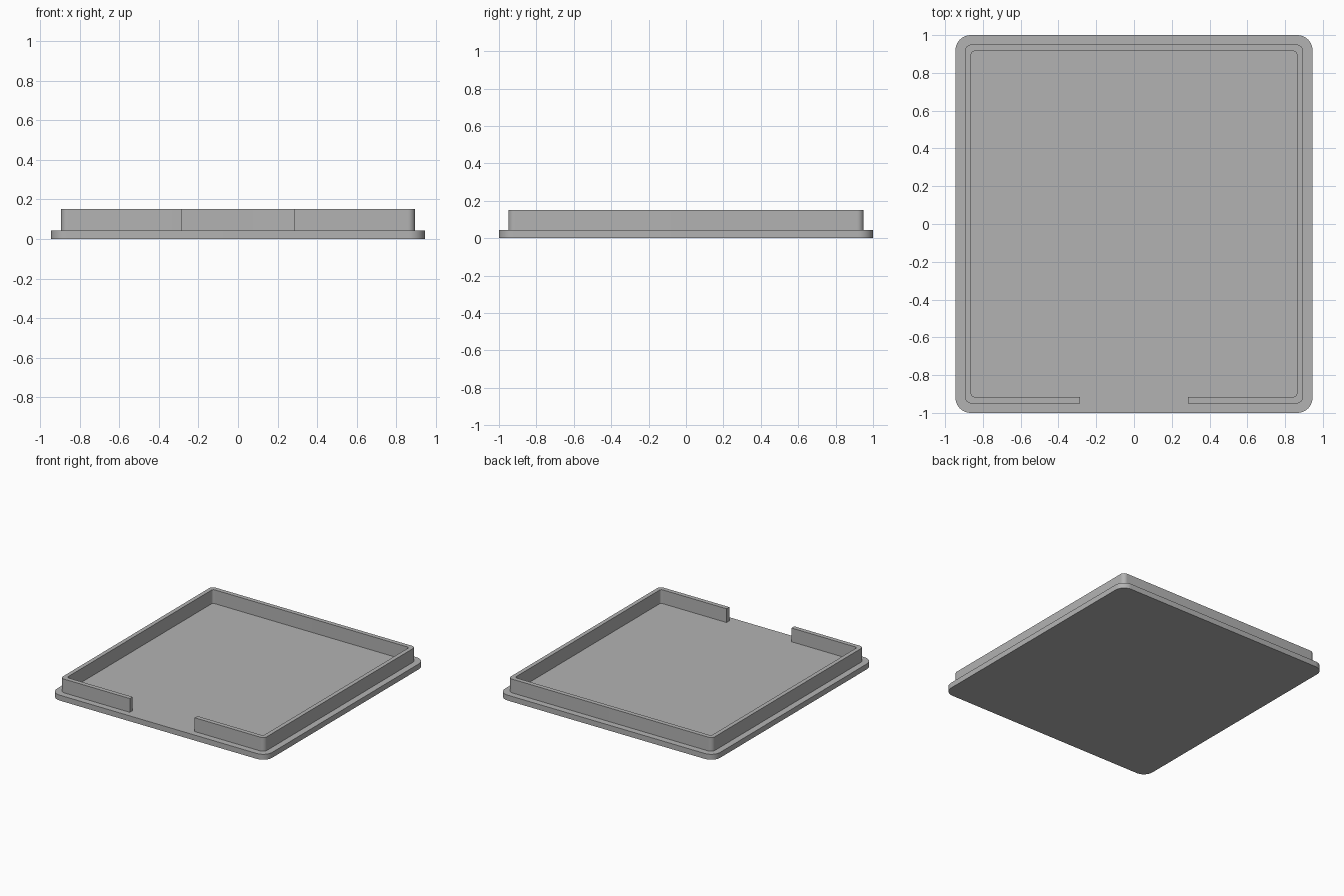
import bpy, bmesh
from math import sin, cos, pi

if "Cube" in bpy.data.objects:
    bpy.data.objects.remove(bpy.data.objects["Cube"])

PLATE_TOP, WALL_TOP, GAP = 0.043, 0.152, 0.285

grey = bpy.data.materials.new("plain grey")
grey.use_nodes = True
colour = (0.45, 0.45, 0.45, 1)
grey.diffuse_color = colour
grey.node_tree.nodes["Principled BSDF"].inputs["Base Color"].default_value = colour


def outline(hx, hy, r, steps=10):
    """Rounded rectangle, counter-clockwise from the front right-hand corner."""
    points = []
    for i, (sx, sy) in enumerate([(1, -1), (1, 1), (-1, 1), (-1, -1)]):
        for k in range(steps + 1):
            a = (i - 1 + k / steps) * pi / 2
            points.append((sx * (hx - r) + r * cos(a), sy * (hy - r) + r * sin(a)))
    return points


def extruded(name, build, z0, z1):
    """Make flat faces at z0 and extrude them up to z1."""
    bm = bmesh.new()
    build(bm, z0)
    top = bmesh.ops.extrude_face_region(bm, geom=bm.faces[:], use_keep_orig=True)
    verts = [v for v in top["geom"] if isinstance(v, bmesh.types.BMVert)]
    bmesh.ops.translate(bm, verts=verts, vec=(0, 0, z1 - z0))
    bmesh.ops.recalc_face_normals(bm, faces=bm.faces[:])
    mesh = bpy.data.meshes.new(name)
    bm.to_mesh(mesh)
    bm.free()
    mesh.materials.append(grey)
    obj = bpy.data.objects.new(name, mesh)
    bpy.context.collection.objects.link(obj)
    bpy.ops.object.select_all(action='DESELECT')
    obj.select_set(True)
    bpy.context.view_layer.objects.active = obj
    bpy.ops.object.shade_smooth_by_angle(angle=pi / 6)


def plate(bm, z):
    bm.faces.new([bm.verts.new((x, y, z)) for x, y in outline(0.945, 1.0, 0.08)])


def wall(bm, z):
    # Open loop of quads that leaves a gap in the middle of the front
    rows = []
    for hx, hy, r in ((0.895, 0.95, 0.035), (0.862, 0.915, 0.018)):
        path = [(GAP, -hy)] + outline(hx, hy, r) + [(-GAP, -hy)]
        rows.append([bm.verts.new((x, y, z)) for x, y in path])
    outer, inner = rows
    for i in range(len(outer) - 1):
        bm.faces.new((outer[i], outer[i + 1], inner[i + 1], inner[i]))


extruded("base_plate", plate, 0, PLATE_TOP)
extruded("rim_wall", wall, PLATE_TOP, WALL_TOP)
